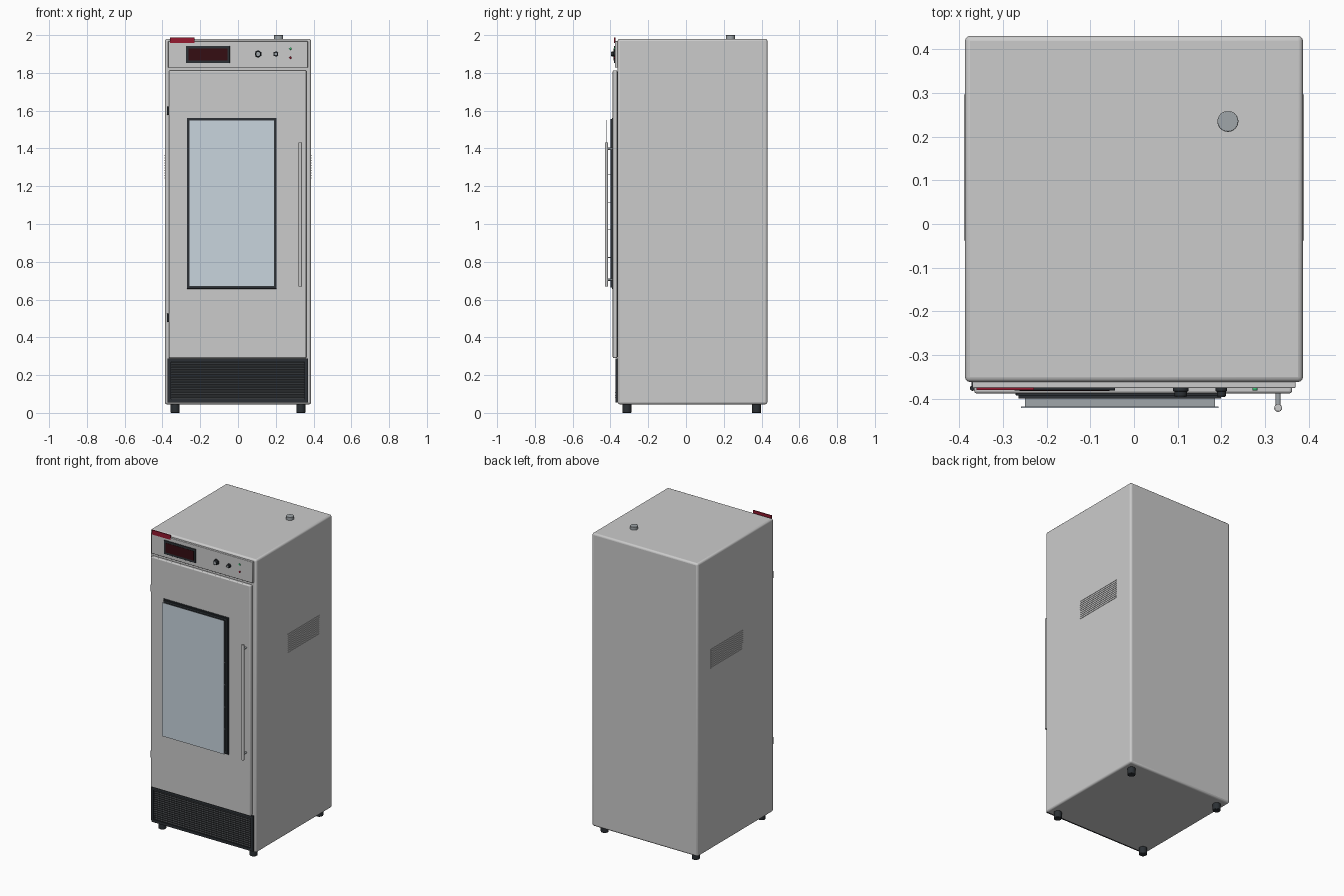
import bpy
import math

if "Cube" in bpy.data.objects:
    bpy.data.objects.remove(bpy.data.objects["Cube"])


def material(name, rgb):
    m = bpy.data.materials.new(name)
    m.diffuse_color = (*rgb, 1)
    m.use_nodes = True
    m.node_tree.nodes["Principled BSDF"].inputs["Base Color"].default_value = m.diffuse_color
    return m


DARK = material("dark_plastic", (0.025, 0.03, 0.035))
SLAT = material("slat_charcoal", (0.06, 0.065, 0.07))
RED = material("badge_red", (0.3, 0.01, 0.03))
SCREEN = material("screen_red", (0.035, 0.004, 0.006))
GLASS = material("pale_glass", (0.58, 0.66, 0.73))
PANEL = material("light_panel", (0.6, 0.6, 0.6))
STEEL = material("steel", (0.35, 0.38, 0.4))
GREEN = material("green_light", (0.05, 0.6, 0.2))


def finish(o, name, mat, bevel, segments=3):
    o.name = name
    if mat:
        o.data.materials.append(mat)
    if bevel:
        b = o.modifiers.new("bevel", "BEVEL")
        b.width, b.segments = bevel, segments
        b.limit_method = "ANGLE"
    bpy.ops.object.shade_smooth_by_angle(angle=math.radians(35))
    return o


def box(name, x, y, z, mat=None, bevel=0, segments=3):
    """Box from (min, max) ranges on each axis."""
    bpy.ops.mesh.primitive_cube_add(size=1, location=[sum(r) / 2 for r in (x, y, z)])
    o = bpy.context.object
    o.scale = [r[1] - r[0] for r in (x, y, z)]
    bpy.ops.object.transform_apply(location=False, rotation=False, scale=True)
    return finish(o, name, mat, bevel, segments)


def rod(name, center, radius, length, axis="z", mat=None, bevel=0, sides=32):
    rot = (math.pi / 2, 0, 0) if axis == "y" else (0, 0, 0)
    bpy.ops.mesh.primitive_cylinder_add(vertices=sides, radius=radius, depth=length,
                                        location=center, rotation=rot)
    return finish(bpy.context.object, name, mat, bevel, 2)


def frame(name, x, y, z, w, mat):
    """Rectangular border of four bars."""
    box(name + "_left", (x[0], x[0] + w), y, z, mat)
    box(name + "_right", (x[1] - w, x[1]), y, z, mat)
    box(name + "_bottom", (x[0] + w, x[1] - w), y, (z[0], z[0] + w), mat)
    box(name + "_top", (x[0] + w, x[1] - w), y, (z[1] - w, z[1]), mat)


# Cabinet, feet and top port
box("cabinet", (-0.387, 0.387), (-0.362, 0.431), (0.045, 1.98), None, 0.012)
for x in (-0.333, 0.333):
    for y in (-0.313, 0.373):
        rod("foot", (x, y, 0.0225), 0.024, 0.045, "z", DARK, 0.003)
rod("top_port", (0.215, 0.235, 1.987), 0.024, 0.026, "z", STEEL, 0.002)

# Door with hinges
box("door", (-0.366, 0.362), (-0.388, -0.364), (0.29, 1.813), None, 0.006)
box("door_gasket", (-0.36, 0.356), (-0.367, -0.36), (0.296, 1.807), DARK)
for z in (0.503, 1.6):
    rod("hinge", (-0.37, -0.376, z), 0.006, 0.045, "z", DARK, 0.001, 16)

# Window: gasket, dark frame, backing, shelves, outer pane
box("window_gasket", (-0.271, 0.205), (-0.393, -0.386), (0.657, 1.562), DARK, 0.002)
frame("window_frame", (-0.265, 0.199), (-0.4, -0.392), (0.663, 1.556), 0.014, DARK)
for i in range(4):
    z = 0.823 + i * 0.146
    box("shelf", (-0.25, 0.186), (-0.419, -0.392), (z - 0.002, z + 0.002), STEEL)
box("window_pane", (-0.259, 0.193), (-0.421, -0.418), (0.668, 1.551), GLASS)

# Door handle
rod("handle_bar", (0.33, -0.421, 1.05), 0.009, 0.764, "z", None, 0.002)
for z in (0.705, 1.398):
    rod("handle_mount", (0.33, -0.402, z), 0.006, 0.036, "y", STEEL, 0, 16)

# Control panel
box("control_panel", (-0.37, 0.37), (-0.376, -0.36), (1.828, 1.968), PANEL, 0.003)
box("display_bezel", (-0.275, -0.043), (-0.381, -0.374), (1.852, 1.943), DARK, 0.002)
box("display_screen", (-0.262, -0.056), (-0.3825, -0.38), (1.866, 1.929), SCREEN)
box("badge_plate", (-0.361, -0.229), (-0.38, -0.374), (1.957, 1.987), RED)
for x, r in ((0.107, 0.018), (0.2, 0.013)):
    rod("knob_base", (x, -0.379, 1.9), r, 0.008, "y", DARK, 0.001)
    rod("knob", (x, -0.386, 1.9), r * 0.8, 0.019, "y", DARK, 0.002)
    rod("knob_cap", (x, -0.3955, 1.9), r * 0.6, 0.002, "y", STEEL)
for z, m in ((1.928, GREEN), (1.88, RED)):
    rod("indicator_light", (0.277, -0.378, z), 0.006, 0.006, "y", m, 0.001, 16)

# Lower grille
box("grille_back", (-0.372, 0.37), (-0.366, -0.358), (0.055, 0.288), DARK)
frame("grille_frame", (-0.372, 0.37), (-0.374, -0.364), (0.055, 0.288), 0.018, DARK)
for i in range(15):
    slat = box("grille_slat", (-0.352, 0.35), (-0.374, -0.362),
               (0.0765 + i * 0.0133, 0.0825 + i * 0.0133), SLAT)
    slat.rotation_euler.x = math.radians(20)

# Side vents, both sides
for s in (-1, 1):
    for i in range(10):
        z = 1.243 + i * 0.0133
        x = sorted((s * 0.384, s * 0.3895))
        box("side_vent_slat", x, (-0.038, 0.296), (z - 0.003, z + 0.003), PANEL)
